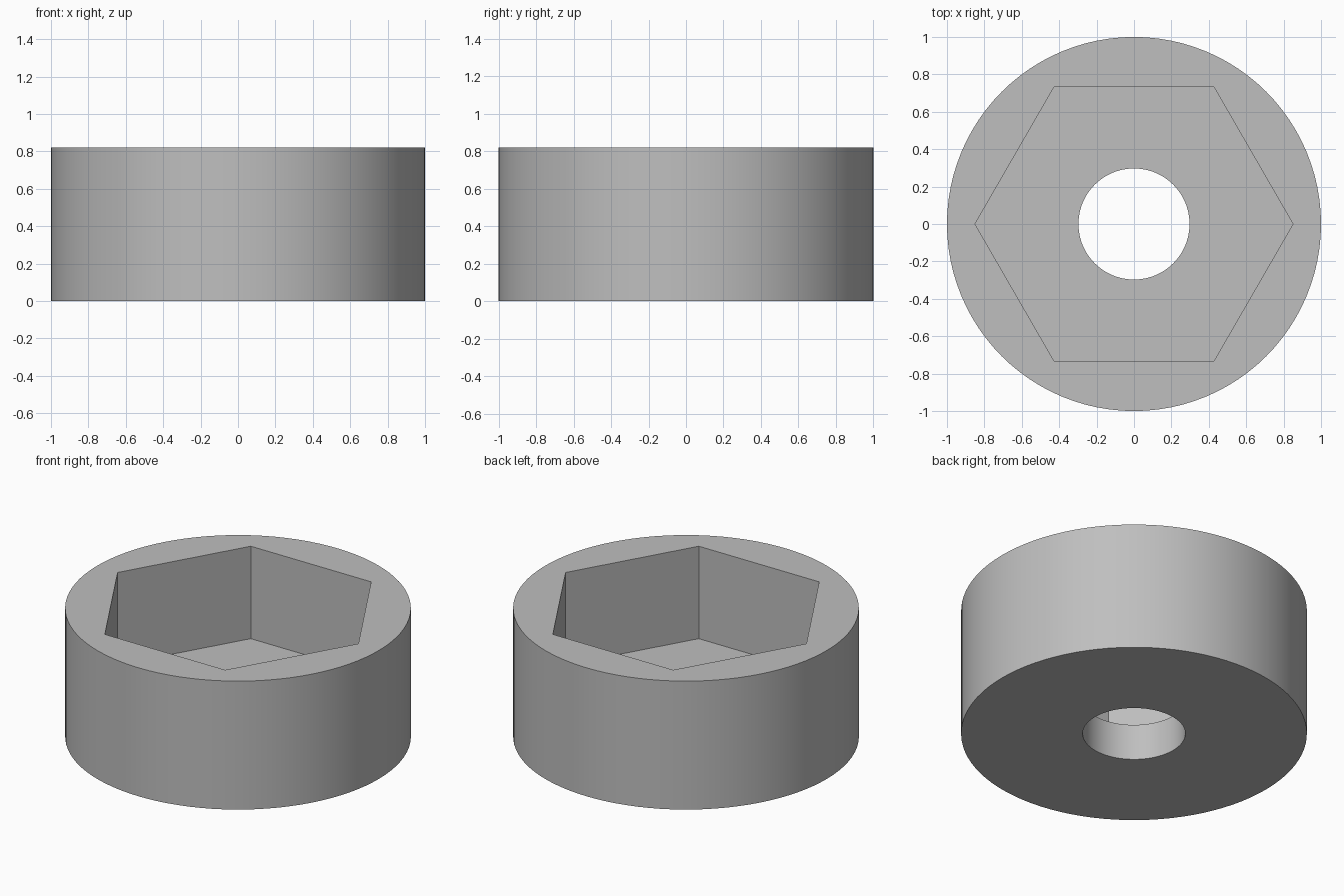
import bpy, bmesh
from math import cos, sin, pi, radians

if "Cube" in bpy.data.objects:
    bpy.data.objects.remove(bpy.data.objects["Cube"], do_unlink=True)

SEGMENTS = 96           # multiple of six, so the hexagon corners land on vertices
HEIGHT, FLOOR = 0.82, 0.23
OUTER, SOCKET, BORE = 1.0, 0.85, 0.297

grey = bpy.data.materials.new("plain grey")
grey.use_nodes = True
colour = (0.52, 0.52, 0.52, 1)
grey.diffuse_color = colour
grey.node_tree.nodes["Principled BSDF"].inputs["Base Color"].default_value = colour


def ring(bm, radius, z, hexagonal=False):
    """Closed loop of vertices, round or hexagonal."""
    verts = []
    for i in range(SEGMENTS):
        a = 2 * pi * i / SEGMENTS
        r = radius
        if hexagonal:
            r *= cos(pi / 6) / cos(a % (pi / 3) - pi / 6)
        verts.append(bm.verts.new((r * cos(a), r * sin(a), z)))
    return verts


# Round body with a hexagonal socket and a through bore, as one closed loop of rings
bm = bmesh.new()
rings = [
    ring(bm, OUTER, 0),
    ring(bm, OUTER, HEIGHT),
    ring(bm, SOCKET, HEIGHT, True),
    ring(bm, SOCKET, FLOOR, True),
    ring(bm, BORE, FLOOR),
    ring(bm, BORE, 0),
]
for k, lower in enumerate(rings):
    upper = rings[(k + 1) % len(rings)]
    for i in range(SEGMENTS):
        j = (i + 1) % SEGMENTS
        bm.faces.new((lower[i], lower[j], upper[j], upper[i]))
bmesh.ops.recalc_face_normals(bm, faces=bm.faces)

# Merge the coplanar strips of each socket wall into one flat face
bmesh.ops.dissolve_limit(bm, angle_limit=radians(1), verts=bm.verts, edges=bm.edges)

mesh = bpy.data.meshes.new("hex_socket_collar")
bm.to_mesh(mesh)
bm.free()
mesh.materials.append(grey)
body = bpy.data.objects.new("hex_socket_collar", mesh)
bpy.context.collection.objects.link(body)

# Smooth curved walls, crisp rims
bpy.context.view_layer.objects.active = body
body.select_set(True)
bpy.ops.object.shade_smooth_by_angle(angle=radians(30))
